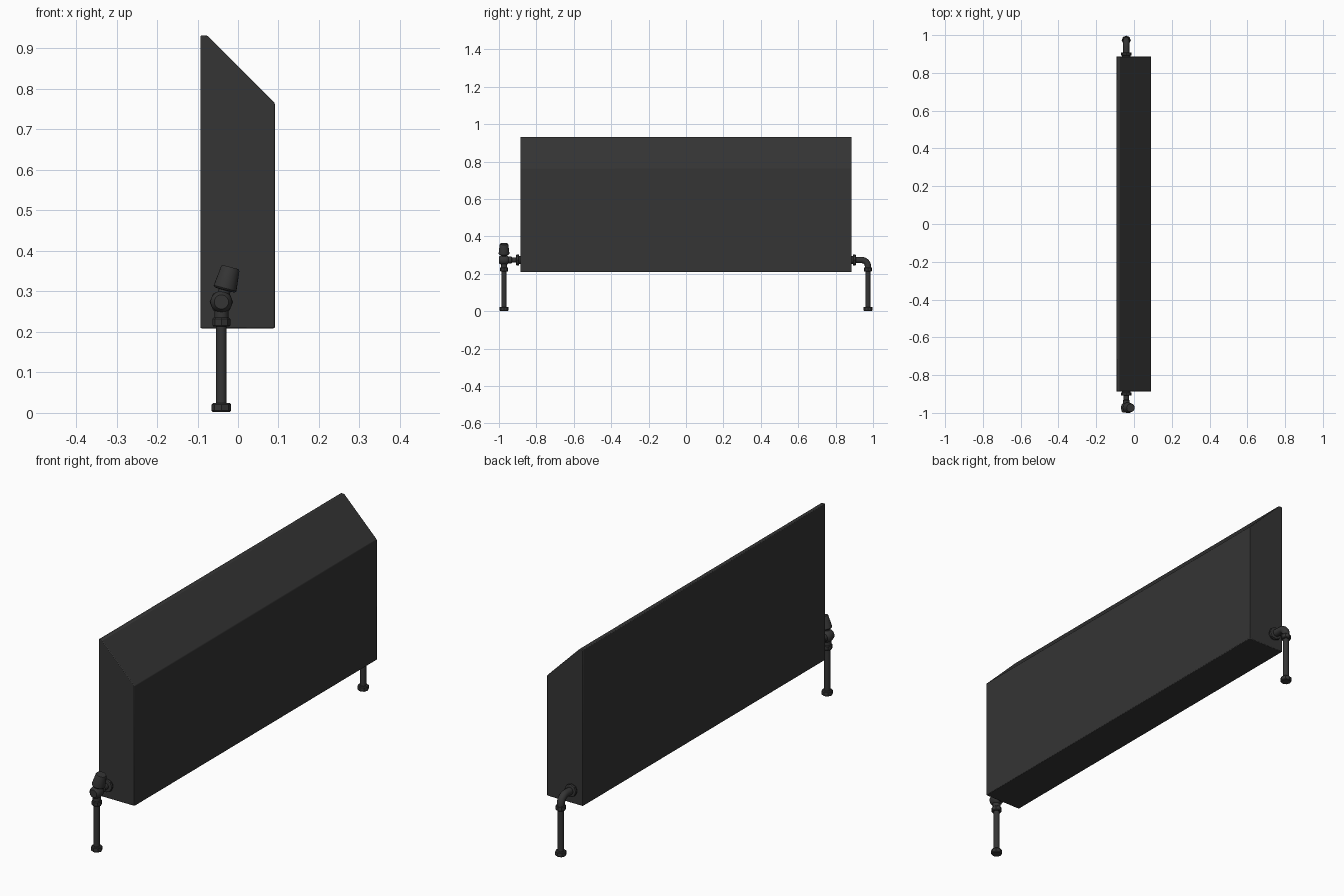
import bpy, bmesh, math
from mathutils import Vector

if "Cube" in bpy.data.objects:
    bpy.data.objects.remove(bpy.data.objects["Cube"])

mat = bpy.data.materials.new("dark_paint")
mat.diffuse_color = (0.035, 0.035, 0.035, 1)
mat.use_nodes = True
mat.node_tree.nodes["Principled BSDF"].inputs["Base Color"].default_value = mat.diffuse_color
PX, PY, PZ = -0.041, 0.973, 0.274   # pipe x, pipe distance from middle, valve height


def finish(ob, angle=35):
    ob.data.materials.append(mat)
    bpy.ops.object.select_all(action='DESELECT')
    ob.select_set(True)
    bpy.context.view_layer.objects.active = ob
    bpy.ops.object.shade_smooth_by_angle(angle=math.radians(angle))
    return ob


def from_bmesh(name, bm):
    bmesh.ops.recalc_face_normals(bm, faces=bm.faces)
    me = bpy.data.meshes.new(name)
    bm.to_mesh(me)
    bm.free()
    ob = bpy.data.objects.new(name, me)
    bpy.context.collection.objects.link(ob)
    return ob


def turned(name, origin, axis, profile, n=24):
    """Capped turned part: profile is (radius, distance along axis)."""
    rot = Vector(axis).to_track_quat('Z', 'Y')
    bm = bmesh.new()
    rings = []
    for r, h in profile:
        rings.append([bm.verts.new(Vector(origin) + rot @ Vector((
            r * math.cos(math.tau * i / n), r * math.sin(math.tau * i / n), h)))
            for i in range(n)])
    for a, b in zip(rings, rings[1:]):
        for i in range(n):
            j = (i + 1) % n
            bm.faces.new((a[i], a[j], b[j], b[i]))
    bm.faces.new(rings[0])
    bm.faces.new(rings[-1])
    return finish(from_bmesh(name, bm))


def nut(name, origin, axis, r, h, n=8):
    c = 0.15 * h
    return turned(name, origin, axis,
                  [(r * .88, 0), (r, c), (r, h - c), (r * .88, h)], n)


# Casing with sloping top
bm = bmesh.new()
outline = [(-.093, .209), (.091, .209), (.091, .765), (-.076, .932), (-.093, .932)]
face = bm.faces.new([bm.verts.new((x, -.886, z)) for x, z in outline])
ext = bmesh.ops.extrude_face_region(bm, geom=[face])
bmesh.ops.translate(bm, vec=(0, 1.772, 0),
                    verts=[v for v in ext['geom'] if isinstance(v, bmesh.types.BMVert)])
casing = from_bmesh("radiator_casing", bm)
bev = casing.modifiers.new("soft_edges", 'BEVEL')
bev.width, bev.segments = 0.003, 2
finish(casing)

# Pipes, floor nuts and couplings at both ends
for side, tag in ((-1, "front"), (1, "back")):
    y = side * PY
    turned(tag + "_pipe", (PX, y, .002), (0, 0, 1), [(.013, 0), (.013, .22)])
    nut(tag + "_floor_nut", (PX, y, .002), (0, 0, 1), .024, .022)
    nut(tag + "_pipe_nut", (PX, y, .213), (0, 0, 1), .022, .022)
    turned(tag + "_wall_flange", (PX, side * .884, PZ), (0, side, 0),
           [(.022, 0), (.022, .008), (.018, .012)])
    nut(tag + "_wall_nut", (PX, side * .892, PZ), (0, side, 0), .029, .016)

# Thermostatic valve at the front
turned("valve_stem", (PX, -.9, PZ), (0, -1, 0),
       [(.014, 0), (.014, .03), (.018, .034), (.018, .07)])
turned("valve_neck", (PX, -PY, .23), (0, 0, 1), [(.017, 0), (.017, .045)])
R = .027
turned("valve_body", (PX, -PY, PZ), (0, -1, 0),
       [(R * .55, -.026), (R * .9, -.018), (R, -.008), (R, .008), (R * .9, .018), (R * .65, .026)])
tilt = (math.sin(.26), 0, math.cos(.26))
turned("valve_head", (PX, -PY, PZ), tilt,
       [(.015, .005), (.015, .03), (.026, .031), (.029, .035),
        (.0235, .084), (.021, .089)])

# Elbow at the back
cu = bpy.data.curves.new("elbow_path", 'CURVE')
cu.dimensions = '3D'
cu.bevel_depth, cu.bevel_resolution, cu.use_fill_caps = .017, 4, True
rb = .035
pts = [(.9, PZ), (.925, PZ)]
pts += [(PY - rb + rb * math.sin(a), PZ - rb + rb * math.cos(a))
        for a in (math.pi / 2 * i / 8 for i in range(9))]
pts.append((PY, .22))
sp = cu.splines.new('POLY')
sp.points.add(len(pts) - 1)
for p, (y, z) in zip(sp.points, pts):
    p.co = (PX, y, z, 1)
tmp = bpy.data.objects.new("elbow_path", cu)
bpy.context.collection.objects.link(tmp)
mesh = bpy.data.meshes.new_from_object(tmp.evaluated_get(bpy.context.evaluated_depsgraph_get()))
bpy.data.objects.remove(tmp)
elbow = bpy.data.objects.new("elbow", mesh)
bpy.context.collection.objects.link(elbow)
finish(elbow)
